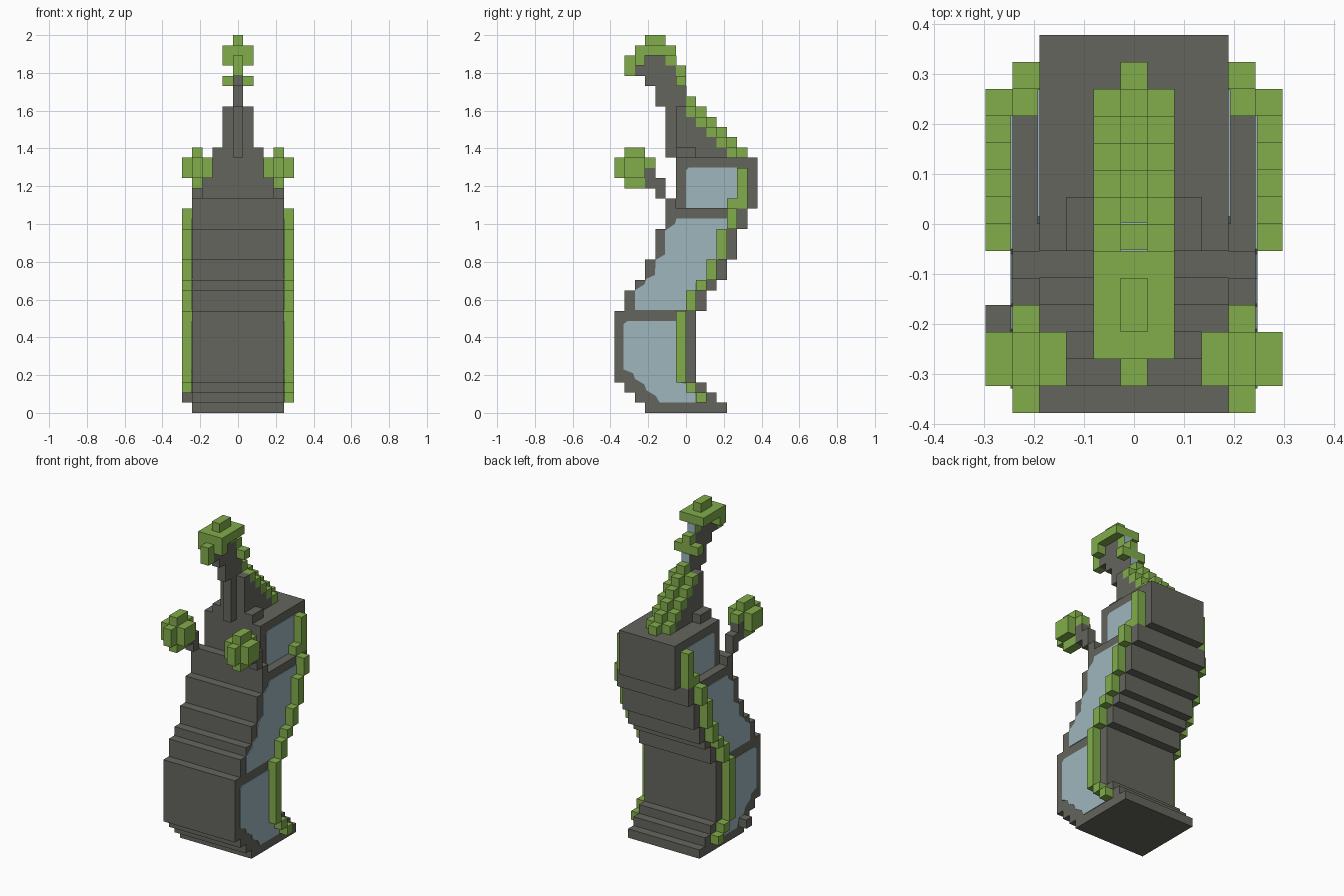
import bpy, bmesh
from mathutils import Vector

cube = bpy.data.objects.get("Cube")
if cube:
    bpy.data.objects.remove(cube)

U = 2 / 37   # edge of one block


def material(name, rgb):
    m = bpy.data.materials.new(name)
    m.use_nodes = True
    m.diffuse_color = (*rgb, 1)
    m.node_tree.nodes["Principled BSDF"].inputs["Base Color"].default_value = (*rgb, 1)
    return m


STONE = material("dark stone", (0.13, 0.13, 0.112))
LEAF = material("leaf green", (0.223, 0.418, 0.07))
GLASS = material("pale blue glass", (0.337, 0.468, 0.515))


def finish(name, bm, mat):
    bmesh.ops.recalc_face_normals(bm, faces=bm.faces)
    me = bpy.data.meshes.new(name)
    bm.to_mesh(me)
    bm.free()
    me.materials.append(mat)
    ob = bpy.data.objects.new(name, me)
    bpy.context.collection.objects.link(ob)
    return ob


def blocks(name, mat, boxes):
    """Boxes in block units: x0, x1, y0, y1, z0, z1 (y counted from the front)."""
    bm = bmesh.new()
    for x0, x1, y0, y1, z0, z1 in boxes:
        lo = Vector((x0, y0 - 7, z0)) * U
        hi = Vector((x1, y1 - 7, z1)) * U
        made = bmesh.ops.create_cube(bm, size=1)["verts"]
        for v in made:
            v.co = [(a + b) / 2 + c * (b - a) for a, b, c in zip(lo, hi, v.co)]
    return finish(name, bm, mat)


def centred(half, *rest):
    return (-half, half, *rest)


def side_box(s, x0, x1, *rest):
    return (*sorted((s * x0, s * x1)), *rest)


def pane(name, outline, x, s):
    """Thin glass plate from a (y, z) outline on one flank."""
    bm = bmesh.new()
    face = bm.faces.new([bm.verts.new((s * x, y, z)) for y, z in outline])
    ext = bmesh.ops.extrude_face_region(bm, geom=[face])["geom"]
    for v in ext:
        if isinstance(v, bmesh.types.BMVert):
            v.co.x += s * 0.004
    return finish(name, bm, GLASS)


# Stepped tower: first y, bottom, top; every layer is eight or nine blocks deep
layers = [(3, 0, 1), (2, 1, 2), (1, 2, 3), (0, 3, 10), (1, 10, 12), (2, 12, 13),
          (3, 13, 15), (4, 15, 18), (5, 18, 20)]
blocks("tower_body", STONE, [centred(4.5, y, y + 8, a, b) for y, a, b in layers])
blocks("tower_head", STONE, [centred(3.5, 6, 14, 20, 25), centred(3.5, 5, 6, 20, 21),
                             centred(2.5, 6, 8, 25, 26)])
blocks("loose_block", STONE, [side_box(-1, 4.5, 5.5, 3, 4, 1, 2)])

# Trunk: wide foot, then a narrow stem bending forward
blocks("trunk", STONE, [
    centred(1.5, 6, 7, 25, 30), centred(.5, 5, 6, 25, 30), centred(.5, 4, 7, 30, 32),
    centred(.5, 3, 6, 32, 33), centred(.5, 2, 6, 33, 34), centred(.5, 3, 5, 34, 35)])

# Descending ridge behind the trunk with leaves on its steps
ridge, ridge_leaves = [], []
for y in range(7, 13):
    top = 38 - y
    low = max(25, top - 2)
    if low > 25:
        ridge.append(centred(1.5, y, y + 1, 25, low))
    ridge_leaves.append(centred(.5, y, y + 1, low, top))
    if y < 12:
        ridge_leaves.append(centred(1.5, y, y + 1, low, top - 1))
blocks("ridge", STONE, ridge)
blocks("ridge_leaves", LEAF, ridge_leaves)

# Leafy crown
blocks("crown_leaves", LEAF, [
    centred(.5, 3, 5, 36, 37), centred(1.5, 2, 6, 35, 36), centred(1.5, 2, 3, 34, 35),
    centred(.5, 5, 6, 34, 35), centred(.5, 1, 2, 33, 35),
    centred(.5, 6, 7, 32, 34), centred(1.5, 6, 7, 32, 33)])
blocks("trunk_glass", GLASS, [centred(.5, 6, 6.06, 34, 35), centred(.5, 7, 7.06, 31, 32)])

# Glass outlines (y, z)
lower = [(-.33, .47), (-.31, .487), (-.05, .487), (-.03, .16), (.02, .15), (.05, .1), (.05, .055),
         (-.14, .055), (-.16, .09), (-.21, .12), (-.22, .15), (-.27, .18), (-.28, .21), (-.33, .23)]
middle = [(-.27, .545), (-.27, .65), (-.22, .68), (-.21, .71), (-.165, .73), (-.16, .81),
          (-.11, .84), (-.11, .965), (-.06, 1.0), (-.05, 1.03), (.22, 1.03), (.22, .97),
          (.17, .96), (.17, .81), (.11, .8), (.11, .7), (.05, .69), (.05, .65), (0, .64), (0, .545)]
upper = [(0, 1.085), (0, 1.285), (.015, 1.3), (.27, 1.3), (.27, 1.085)]

# Ivy strands: y, bottom, top
strands = [(8, 1, 2), (7, 2, 3), (6, 3, 10), (7, 10, 12), (8, 12, 13),
           (9, 13, 15), (10, 15, 18), (11, 18, 20)]

for s, side in ((1, "left"), (-1, "right")):
    pane(side + "_lower_glass", lower, 4.5 * U, s)
    pane(side + "_middle_glass", middle, 4.5 * U, s)
    pane(side + "_upper_glass", upper, 3.5 * U, s)
    blocks(side + "_ivy", LEAF,
           [side_box(s, 4.5, 5.5, y, y + 1, a, b) for y, a, b in strands]
           + [side_box(s, 3.5, 4.5, 11, 12, 20, 21), side_box(s, 3.5, 4.5, 12, 13, 20, 24)])
    # Branch reaching forward with a leaf cluster
    blocks(side + "_branch", STONE, [
        side_box(s, 3.5, 4.5, 5, 6, 20, 21), side_box(s, 3.5, 4.5, 4, 5, 21, 23),
        side_box(s, 3.5, 4.5, 3, 4, 22, 24)])
    blocks(side + "_branch_leaves", LEAF, [
        side_box(s, 2.5, 5.5, 1, 3, 23, 25), side_box(s, 3.5, 4.5, 1, 3, 22, 26),
        side_box(s, 3.5, 4.5, 0, 1, 23, 25), side_box(s, 3.5, 4.5, 3, 4, 24, 25)])
